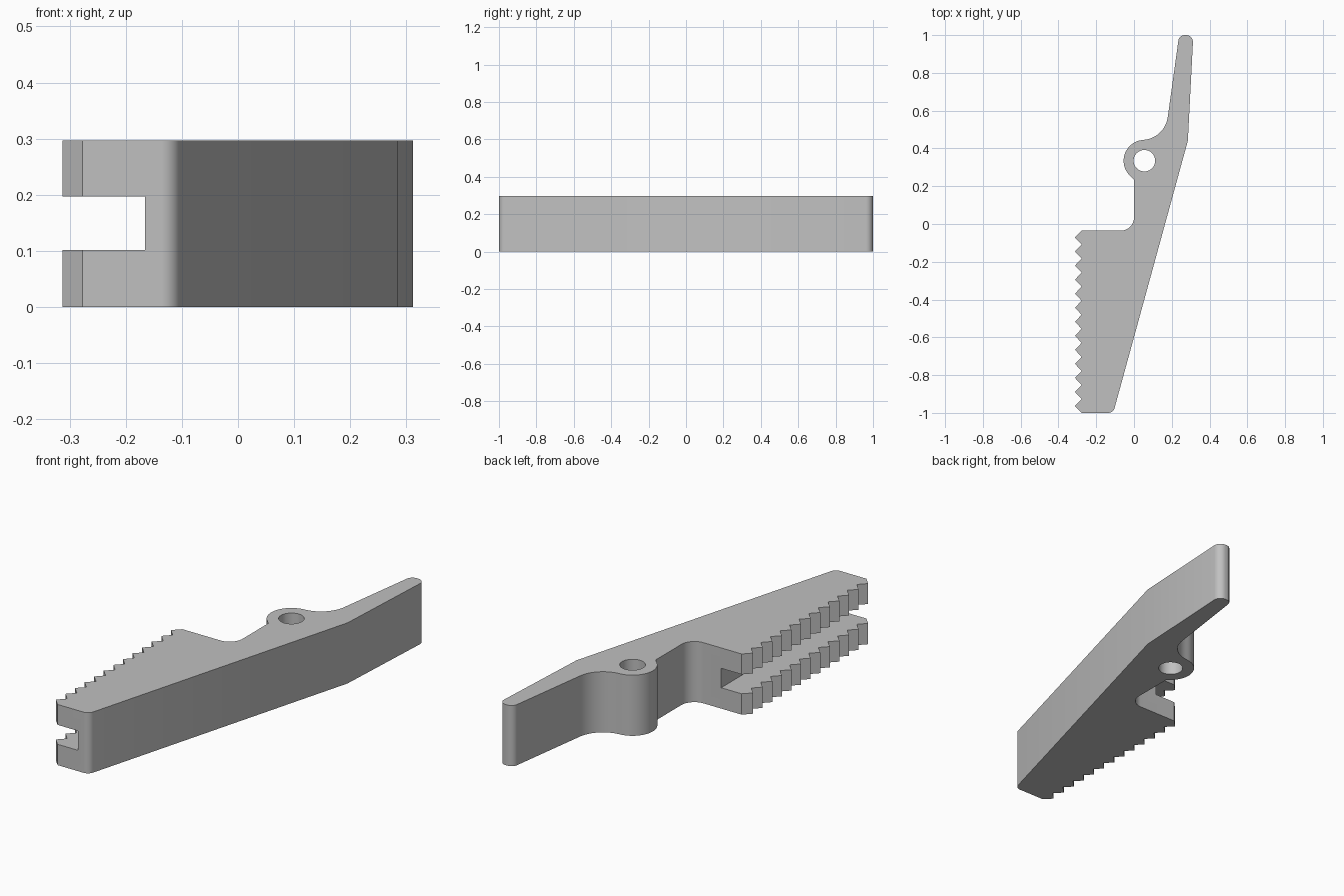
import bpy, bmesh
from math import cos, sin, radians
from mathutils import Vector

cube = bpy.data.objects.get("Cube")
if cube:
    bpy.data.objects.remove(cube)

HEIGHT = 0.297
BOSS, BOSS_R, HOLE_R = (0.055, 0.335), 0.11, 0.057
TEETH, ROOT_X, TIP_X = 13, -0.277, -0.313
JAW_TOP, JAW_END = -0.035, -1.0


def arc(centre, r, a0, a1, n=16):
    """Points on an arc, angles in degrees."""
    angles = [radians(a0 + (a1 - a0) * i / n) for i in range(n + 1)]
    return [(centre[0] + r * cos(a), centre[1] + r * sin(a)) for a in angles]


def fillet(before, corner, after, r, n=10):
    """Round one corner of the outline with a tangent arc."""
    c = Vector(corner)
    u, v = (Vector(before) - c).normalized(), (Vector(after) - c).normalized()
    half = u.angle(v) / 2
    centre = c + (u + v).normalized() * (r / sin(half))
    reach = r * cos(half) / sin(half)
    start, end = c + u * reach - centre, c + v * reach - centre
    return [tuple(centre + start.lerp(end, i / n).normalized() * r) for i in range(n + 1)]


def prism(name, points, z0, z1):
    """Extrude a flat outline into a closed solid."""
    bm = bmesh.new()
    low = [bm.verts.new((x, y, z0)) for x, y in points]
    high = [bm.verts.new((x, y, z1)) for x, y in points]
    bm.faces.new(low[::-1])
    bm.faces.new(high)
    for i in range(len(points)):
        bm.faces.new((low[i - 1], low[i], high[i], high[i - 1]))
    bmesh.ops.recalc_face_normals(bm, faces=bm.faces)
    mesh = bpy.data.meshes.new(name)
    bm.to_mesh(mesh)
    bm.free()
    obj = bpy.data.objects.new(name, mesh)
    bpy.context.collection.objects.link(obj)
    return obj


# Outline, anticlockwise from the jaw end: back edge and rounded handle tip
heel, bend = (-0.11, JAW_END), (0.285, 0.44)
tip_right, tip_left, neck = (0.314, 1.0), (0.239, 1.0), (0.179, 0.566)
outline = fillet((ROOT_X, JAW_END), heel, bend, 0.035)
outline.append(bend)
outline += fillet(bend, tip_right, tip_left, 0.036)
outline += fillet(tip_right, tip_left, neck, 0.033)

# Hollow sweep into the pivot boss, then the boss itself
outline += arc((0.04, 0.585), 0.14, -8, -84)
outline += arc(BOSS, BOSS_R, 97, 229, 28)
outline.append((0, 0.235))

# Inside corner and the row of teeth
outline += fillet((0, 0.235), (0, JAW_TOP), (ROOT_X, JAW_TOP), 0.07)
pitch = (JAW_TOP - JAW_END) / TEETH
outline.append((ROOT_X, JAW_TOP))
for i in range(TEETH):
    y = JAW_TOP - i * pitch
    outline += [(TIP_X, y - pitch / 2), (ROOT_X, y - pitch)]

jaw = prism("jaw_lever", outline, 0, HEIGHT)

# Pivot hole and the slot that splits the teeth into two rows
hole = prism("pivot_hole_cutter", arc(BOSS, HOLE_R, 0, 360, 40)[:-1], -0.1, 0.4)
slot = prism("tooth_slot_cutter",
             [(-0.5, -1.2), (-0.166, -1.2), (-0.166, 0.2), (-0.5, 0.2)], 0.102, 0.197)

bpy.ops.object.select_all(action="DESELECT")
bpy.context.view_layer.objects.active = jaw
jaw.select_set(True)
for cutter in (hole, slot):
    cutter.hide_render = True
    mod = jaw.modifiers.new(cutter.name, "BOOLEAN")
    mod.operation, mod.solver, mod.object = "DIFFERENCE", "EXACT", cutter
    bpy.ops.object.modifier_apply(modifier=mod.name)
    bpy.data.objects.remove(cutter)

# Plain grey finish
grey = bpy.data.materials.new("plain_grey")
grey.use_nodes = True
colour = (0.53, 0.53, 0.53, 1)
grey.diffuse_color = colour
grey.node_tree.nodes["Principled BSDF"].inputs["Base Color"].default_value = colour
jaw.data.materials.clear()
jaw.data.materials.append(grey)
bpy.ops.object.shade_smooth_by_angle(angle=radians(25))
